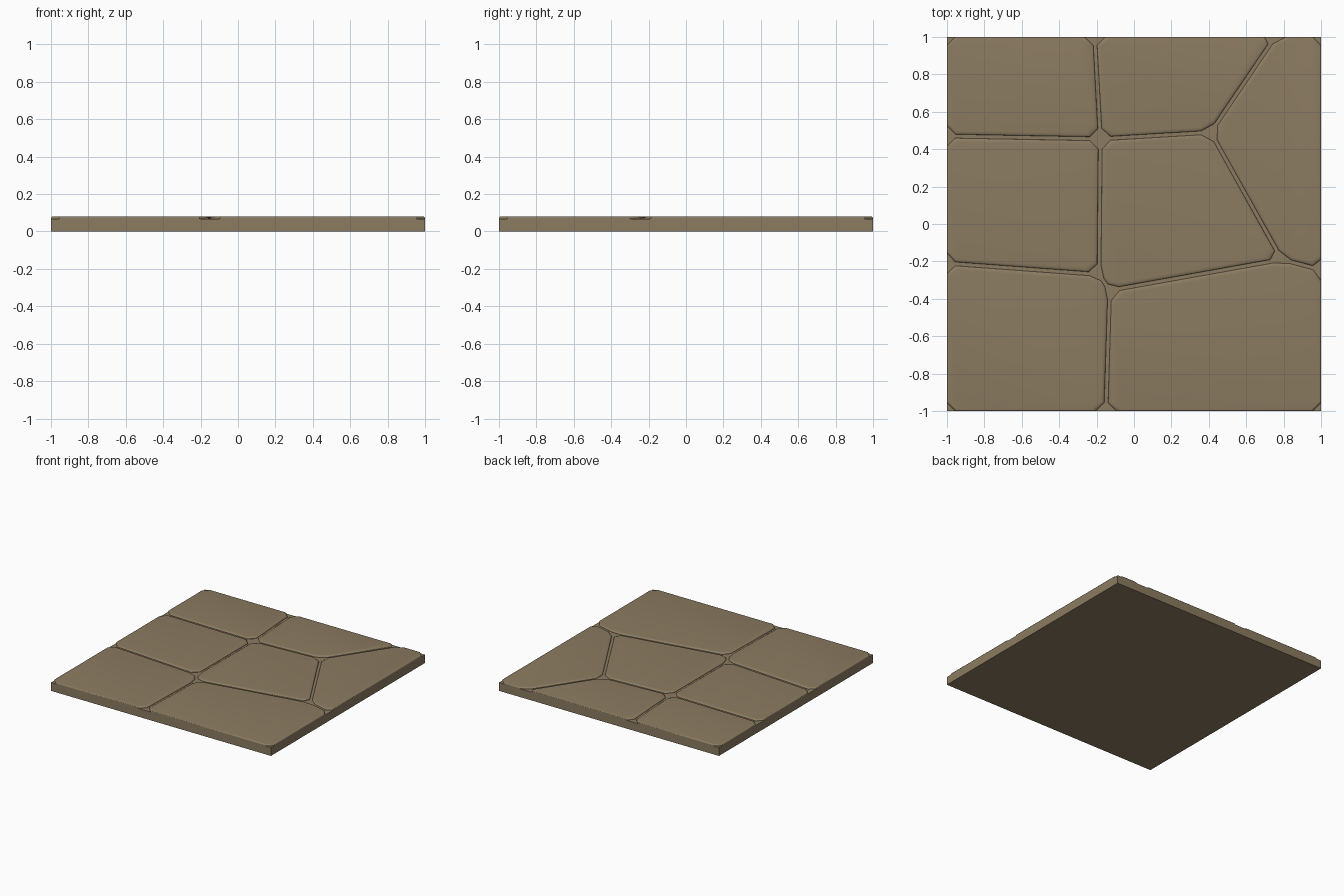
import bpy, bmesh, math
from mathutils import Vector
from mathutils.geometry import intersect_line_line_2d, intersect_line_line

if "Cube" in bpy.data.objects:
    bpy.data.objects.remove(bpy.data.objects["Cube"])

BASE_Z, TOP_Z = 0.068, 0.08
GAP, BEVEL, CHAMFER = 0.010, 0.022, 0.045

mat = bpy.data.materials.new("sandstone")
mat.diffuse_color = (0.26, 0.20, 0.12, 1)
mat.use_nodes = True
mat.node_tree.nodes["Principled BSDF"].inputs["Base Color"].default_value = mat.diffuse_color


def on_border(a, b):
    return any(abs(a[i]) == 1 and a[i] == b[i] for i in (0, 1))


def inset(poly, gap, bevel):
    """Move each edge inward; outer slab edges keep flush and get a finer bevel."""
    n, lines = len(poly), []
    for i in range(n):
        a, b = Vector(poly[i]), Vector(poly[(i + 1) % n])
        d = (b - a).normalized()
        off = bevel * 0.4 if on_border(poly[i], poly[(i + 1) % n]) else gap + bevel
        lines.append((a + Vector((-d.y, d.x)) * off, d))
    pts = []
    for i in range(n):
        (p, d), (q, e) = lines[i - 1], lines[i]
        t = (q - p).cross(e) / d.cross(e) if hasattr(d, "cross") else 0
        pts.append(p + d * t)
    return pts


def chamfer(pts):
    """Cut every corner of the outline."""
    out, n = [], len(pts)
    for i, p in enumerate(pts):
        for q in (pts[i - 1], pts[(i + 1) % n]):
            v = q - p
            out.append(p + v.normalized() * min(CHAMFER, v.length * 0.3))
    return out


def finish(bm, name):
    me = bpy.data.meshes.new(name)
    bm.to_mesh(me)
    bm.free()
    me.materials.append(mat)
    ob = bpy.data.objects.new(name, me)
    bpy.context.collection.objects.link(ob)
    return ob


def stone(name, poly):
    bm = bmesh.new()
    # rounded edge: short vertical side, then a quarter-round up to the flat top
    section = [(0, BASE_Z)]
    for k in range(5):
        a = math.pi / 2 * k / 4
        section.append((BEVEL * (1 - math.cos(a)), 0.071 + (TOP_Z - 0.071) * math.sin(a)))
    rings = [[bm.verts.new((p.x, p.y, z)) for p in chamfer(inset(poly, GAP, s))]
             for s, z in section]
    n = len(rings[0])
    for lo, hi in zip(rings, rings[1:]):
        for i in range(n):
            j = (i + 1) % n
            bm.faces.new((lo[i], lo[j], hi[j], hi[i]))
    bm.faces.new(rings[-1])
    ob = finish(bm, name)
    bpy.ops.object.select_all(action='DESELECT')
    ob.select_set(True)
    bpy.context.view_layer.objects.active = ob
    bpy.ops.object.shade_smooth_by_angle(angle=math.radians(35))


# slab body under the stones
bm = bmesh.new()
bmesh.ops.create_cube(bm, size=1)
for v in bm.verts:
    v.co = (v.co.x * 2, v.co.y * 2, (v.co.z + 0.5) * BASE_Z)
finish(bm, "slab_base")

# joint crossings of the paving pattern
left_hi, left_lo = (-1, 0.47), (-1, -0.21)
top_l, top_r = (-0.21, 1), (0.755, 1)
cross_hi, cross_lo, cross_b = (-0.18, 0.455), (-0.187, -0.27), (-0.13, -0.355)
peak, fork = (0.41, 0.49), (0.79, -0.19)
right, bottom = (1, -0.245), (-0.15, -1)

# paving stones, outlines counter-clockwise
stone("stone_top_left", [left_hi, cross_hi, top_l, (-1, 1)])
stone("stone_top_middle", [cross_hi, peak, top_r, top_l])
stone("stone_right", [peak, fork, right, (1, 1), top_r])
stone("stone_middle_left", [left_lo, cross_lo, cross_hi, left_hi])
stone("stone_centre", [cross_lo, cross_b, fork, peak, cross_hi])
stone("stone_bottom_left", [(-1, -1), bottom, cross_b, cross_lo, left_lo])
stone("stone_bottom_right", [bottom, (1, -1), right, fork, cross_b])
